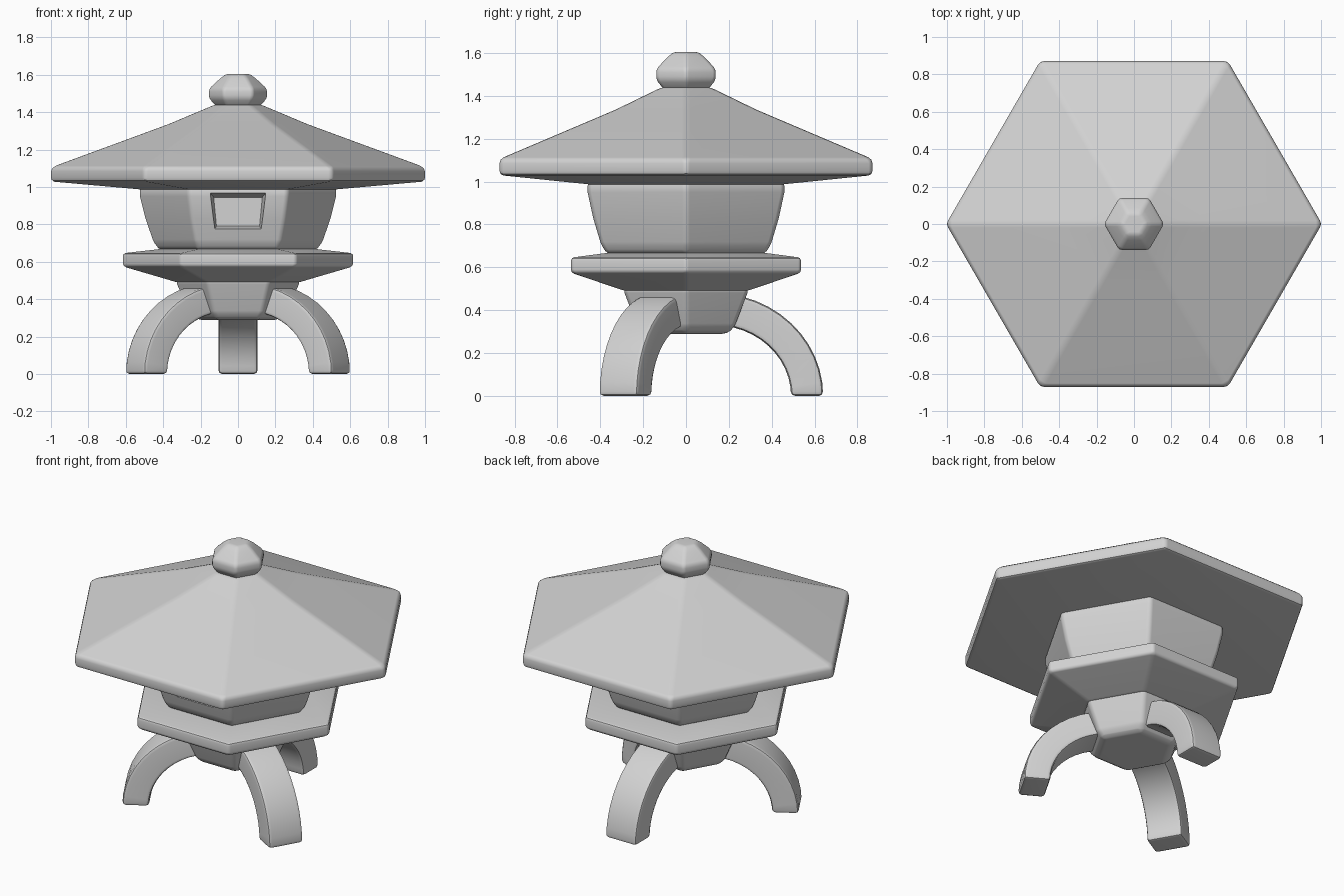
import bpy
import bmesh
from math import sin, cos, pi, radians

if "Cube" in bpy.data.objects:
    bpy.data.objects.remove(bpy.data.objects["Cube"])

# Single stone colour
stone = bpy.data.materials.new("grey stone")
stone.use_nodes = True
grey = (0.65, 0.65, 0.65, 1)
stone.diffuse_color = grey
stone.node_tree.nodes["Principled BSDF"].inputs["Base Color"].default_value = grey


def make_object(name, bm):
    bmesh.ops.recalc_face_normals(bm, faces=bm.faces)
    mesh = bpy.data.meshes.new(name)
    bm.to_mesh(mesh)
    bm.free()
    mesh.materials.append(stone)
    obj = bpy.data.objects.new(name, mesh)
    bpy.context.collection.objects.link(obj)
    return obj


def loft(name, rings):
    """Skin a list of closed point rings and cap both ends."""
    bm = bmesh.new()
    loops = [[bm.verts.new(p) for p in ring] for ring in rings]
    for a, b in zip(loops, loops[1:]):
        for i in range(len(a)):
            j = (i + 1) % len(a)
            bm.faces.new((a[i], a[j], b[j], b[i]))
    bm.faces.new(loops[0])
    bm.faces.new(loops[-1])
    return make_object(name, bm)


def hexagon(radius, z):
    return [(radius * cos(k * pi / 3), radius * sin(k * pi / 3), z) for k in range(6)]


def soften(obj, width, cutter=None):
    """Round the edges, cut an opening if wanted, then smooth the shading."""
    bpy.ops.object.select_all(action="DESELECT")
    obj.select_set(True)
    bpy.context.view_layer.objects.active = obj
    bevel = obj.modifiers.new("rounded edges", "BEVEL")
    bevel.width = width
    bevel.segments = 2
    bevel.limit_method = "ANGLE"
    bevel.angle_limit = radians(15)
    bpy.ops.object.modifier_apply(modifier=bevel.name)
    if cutter:
        cut = obj.modifiers.new("opening", "BOOLEAN")
        cut.operation = "DIFFERENCE"
        cut.solver = "EXACT"
        cut.object = cutter
        bpy.ops.object.modifier_apply(modifier=cut.name)
        bpy.data.objects.remove(cutter)
    bpy.ops.object.shade_smooth_by_angle(angle=radians(35))
    weighted = obj.modifiers.new("even shading", "WEIGHTED_NORMAL")
    weighted.keep_sharp = True


# Tapered window recess in the front wall: (y, bottom half width, top half width, low, high)
window = loft("window_cutter", [
    [(-a, y, low), (a, y, low), (b, y, high), (-b, y, high)]
    for y, a, b, low, high in ((-0.50, 0.135, 0.155, 0.76, 0.975),
                               (-0.35, 0.115, 0.13, 0.79, 0.945))])
window.hide_render = True

# Six-sided stacked parts: bevel width and (radius, height) profile
parts = {
    "base_bowl": (0.02, [(0.22, 0.29), (0.26, 0.32), (0.34, 0.50)]),
    "platform": (0.015, [(0.33, 0.49), (0.62, 0.575), (0.62, 0.645), (0.40, 0.67)]),
    "lantern_body": (0.02, [(0.42, 0.66), (0.455, 0.70), (0.50, 0.83),
                            (0.53, 0.95), (0.53, 1.0)]),
    "roof": (0.02, [(0.50, 0.985), (1.005, 1.03), (1.005, 1.105),
                    (0.38, 1.335), (0.13, 1.44)]),
    "finial": (0.015, [(0.12, 1.43), (0.16, 1.475), (0.16, 1.525),
                       (0.10, 1.58), (0.065, 1.605)]),
}
for name, (width, profile) in parts.items():
    part = loft(name, [hexagon(r, z) for r, z in profile])
    soften(part, width, window if name == "lantern_body" else None)


# Three arched legs, one at the back and two toward the front
def leg_ring(t):
    outer = (0.13 + 0.51 * cos(t), 0.48 * sin(t))
    inner = (0.13 + 0.36 * cos(t), 0.33 * sin(t))
    half = 0.105
    return [(outer[0], -half, outer[1]), (outer[0], half, outer[1]),
            (inner[0], half, inner[1]), (inner[0], -half, inner[1])]


steps = 12
for name, angle in (("back_leg", 90), ("front_right_leg", 210), ("front_left_leg", 330)):
    leg = loft(name, [leg_ring(i / steps * pi / 2) for i in range(steps + 1)])
    soften(leg, 0.02)
    leg.rotation_euler.z = radians(angle)
